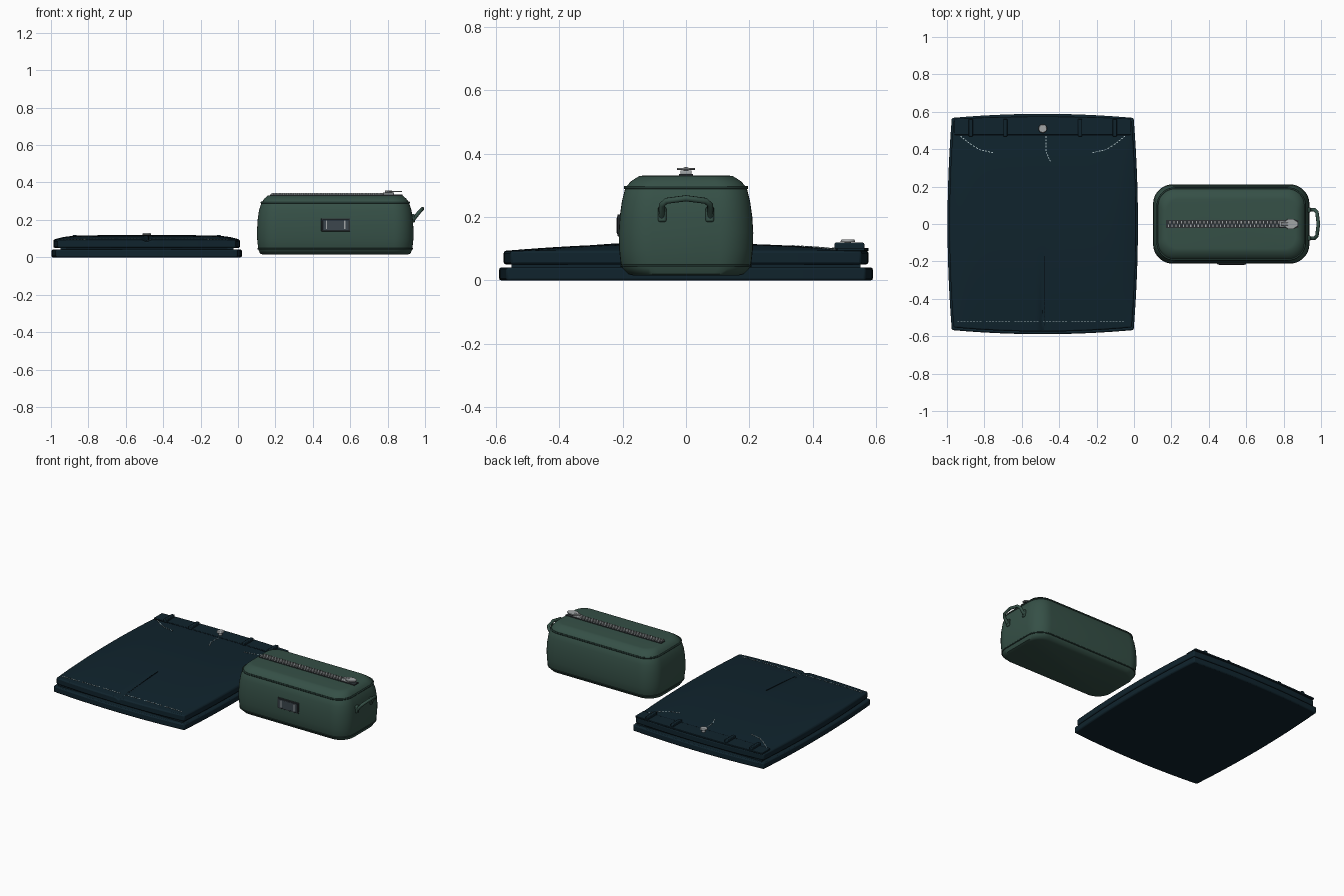
import bpy, bmesh, math
from mathutils import Vector

cube = bpy.data.objects.get("Cube")
if cube:
    bpy.data.objects.remove(cube)


def material(name, rgb, metal=0.0):
    m = bpy.data.materials.new(name)
    m.use_nodes = True
    m.diffuse_color = (*rgb, 1)
    m.node_tree.nodes["Principled BSDF"].inputs["Base Color"].default_value = (*rgb, 1)
    return m


NAVY = material("navy cloth", (0.005, 0.017, 0.026))
CREASE = material("dark crease", (0.002, 0.006, 0.010))
THREAD = material("pale thread", (0.40, 0.50, 0.52))
GREEN = material("green fabric", (0.036, 0.080, 0.062))
PIPING = material("dark green piping", (0.018, 0.042, 0.034))
TAPE = material("charcoal tape", (0.025, 0.032, 0.036))
STEEL = material("grey metal", (0.36, 0.38, 0.39))
LABEL = material("slate label", (0.045, 0.062, 0.075))


def finish(name, bm, mat, bevel=0.0, smooth=True, segments=2):
    bmesh.ops.recalc_face_normals(bm, faces=bm.faces)
    me = bpy.data.meshes.new(name)
    bm.to_mesh(me)
    bm.free()
    me.materials.append(mat)
    ob = bpy.data.objects.new(name, me)
    bpy.context.collection.objects.link(ob)
    if bevel:
        mod = ob.modifiers.new("Bevel", "BEVEL")
        mod.width, mod.segments, mod.limit_method = bevel, segments, "ANGLE"
        mod.angle_limit = math.radians(50)
    if smooth:
        bpy.ops.object.select_all(action="DESELECT")
        ob.select_set(True)
        bpy.context.view_layer.objects.active = ob
        bpy.ops.object.shade_smooth_by_angle(angle=math.radians(40))
    return ob


def add_box(bm, lo, hi):
    lo, hi = Vector(lo), Vector(hi)
    for v in bmesh.ops.create_cube(bm, size=1)["verts"]:
        v.co = (lo + hi) / 2 + Vector(a * b for a, b in zip(v.co, hi - lo))


def box(name, lo, hi, mat, bevel=0.0):
    bm = bmesh.new()
    add_box(bm, lo, hi)
    return finish(name, bm, mat, bevel)


def tube(name, points, radius, mat, cyclic=False):
    cu = bpy.data.curves.new(name, "CURVE")
    cu.dimensions = "3D"
    cu.bevel_depth, cu.bevel_resolution, cu.use_fill_caps = radius, 2, True
    sp = cu.splines.new("POLY")
    sp.points.add(len(points) - 1)
    for p, co in zip(sp.points, points):
        p.co = (*co, 1)
    sp.use_cyclic_u, sp.use_smooth = cyclic, True
    cu.materials.append(mat)
    ob = bpy.data.objects.new(name, cu)
    bpy.context.collection.objects.link(ob)
    return ob


# ---- Folded shorts: two cloth panels with bowed outlines ----
CX = -0.488


def top_z(u, v):
    """Height of the upper cloth surface, with the groove between the legs."""
    z = 0.093 + 0.025 * (1 - v * v) * (1 - u ** 8)
    groove = min(1, max(0, (-v - 0.25) / 0.7))
    return z - 0.012 * groove * math.exp(-(u / 0.03) ** 2)


def cloth_panel(name, hx, hy, z0, top):
    bm = bmesh.new()
    bmesh.ops.create_grid(bm, x_segments=80, y_segments=32, size=1)
    ext = bmesh.ops.extrude_face_region(bm, geom=bm.faces[:])
    upper = {g for g in ext["geom"] if isinstance(g, bmesh.types.BMVert)}
    for p in bm.verts:
        u, v = p.co.x, p.co.y
        z = top(u, v) if p in upper else z0
        p.co = (CX + u * (hx + 0.023 * (1 - v * v)), v * (hy + 0.022 * (1 - u * u)), z)
    return finish(name, bm, NAVY, bevel=0.007)


cloth_panel("shorts_back_panel", 0.486, 0.567, 0.0, lambda u, v: 0.041)
cloth_panel("shorts_front_panel", 0.476, 0.553, 0.051, top_z)
box("shorts_inner_fold", (-0.95, -0.55, 0.03), (-0.025, 0.55, 0.06), NAVY)


def cloth_height(x, y):
    return top_z((x - CX) / 0.49, max(-1, min(1, y / 0.57)))


# Waistband follows the bowed rear edge
bm = bmesh.new()
bmesh.ops.create_grid(bm, x_segments=30, y_segments=2, size=1)
bmesh.ops.solidify(bm, geom=bm.faces[:], thickness=0.01)
for p in bm.verts:
    u, v = p.co.x, p.co.y
    lift = 0.004 if p.co.z > -0.001 else -0.006
    y = 0.52 + 0.043 * v + 0.012 * (1 - u * u) * (v + 1) / 2
    p.co = (CX + 0.472 * u, y, 0.099 + lift)
finish("waistband", bm, NAVY, bevel=0.002)

box("waistband_seam", (CX - 0.465, 0.472, 0.094), (CX + 0.465, 0.477, 0.1015), CREASE)
for i, dx in enumerate((-0.385, -0.2, 0.2, 0.385)):
    x = CX + dx
    box(f"belt_loop_{i + 1}", (x - 0.011, 0.468, 0.098), (x + 0.011, 0.562, 0.119),
        NAVY, 0.004)

# Fly button: shank and domed cap
bm = bmesh.new()
for r, z, d in ((0.012, 0.111, 0.022), (0.024, 0.125, 0.009)):
    ret = bmesh.ops.create_cone(bm, cap_ends=True, segments=24, radius1=r,
                                radius2=r * 0.85, depth=d)
    bmesh.ops.translate(bm, verts=ret["verts"], vec=(CX, 0.51, z))
finish("fly_button", bm, STEEL, bevel=0.002)

# Crease between the legs
bm = bmesh.new()
for i in range(17):
    y = -0.17 - i * 0.022
    z = cloth_height(CX, y)
    add_box(bm, (CX + 0.008, y - 0.022, z - 0.004), (CX + 0.012, y, z + 0.0035))
finish("leg_crease", bm, CREASE, smooth=False)


def stitches(name, path, step=0.017, fill=0.62, skip=0):
    """Row of short thread dashes laid on the cloth along a path."""
    bm = bmesh.new()
    count = 0
    for a, b in zip(path, path[1:]):
        a, b = Vector(a), Vector(b)
        d = (b - a).normalized()
        side = Vector((-d.y, d.x)) * 0.0022
        n = max(1, round((b - a).length / step))
        for i in range(n):
            count += 1
            if skip and count % skip == 0:
                continue
            s = a + (b - a) * (i / n)
            e = s + (b - a) * (fill / n)
            quad = [s - side, e - side, e + side, s + side]
            bm.faces.new([bm.verts.new((q.x, q.y, cloth_height(q.x, q.y) + 0.002))
                          for q in quad])
    ext = bmesh.ops.extrude_face_region(bm, geom=bm.faces[:])
    bmesh.ops.translate(bm, vec=(0, 0, -0.004),
                        verts=[g for g in ext["geom"] if isinstance(g, bmesh.types.BMVert)])
    finish(name, bm, THREAD, smooth=False)


stitches("hem_stitching", [(-0.945, -0.52), (-0.03, -0.52)], skip=9)
for name, s in (("right_pocket_stitching", -1), ("left_pocket_stitching", 1)):
    stitches(name, [(CX + s * x, y) for x, y in
                    ((0.44, 0.47), (0.39, 0.43), (0.34, 0.398), (0.26, 0.38))])
stitches("fly_stitching", [(-0.47, 0.47), (-0.47, 0.385), (-0.445, 0.33)])

# ---- Pouch: rounded rectangles lofted upward ----
PX, HX, HY = 0.52, 0.418, 0.212


def ring(ix, iy, z, grow=0.0):
    hx, hy = HX - ix + grow, HY - iy + grow
    r = 0.105 - min(ix, iy) * 0.6
    pts = []
    for k, (sx, sy) in enumerate(((1, 1), (-1, 1), (-1, -1), (1, -1))):
        for j in range(10):
            t = math.radians(90 * k + 10 * j)
            pts.append((PX + sx * (hx - r) + r * math.cos(t),
                        sy * (hy - r) + r * math.sin(t), z))
    return pts


profile = ((0.030, 0.048, 0.015), (0.016, 0.030, 0.020), (0.008, 0.012, 0.038),
           (0.005, 0.006, 0.055), (0, 0.001, 0.10), (0, 0, 0.15), (0.003, 0.003, 0.20),
           (0.010, 0.010, 0.25), (0.024, 0.021, 0.293), (0.037, 0.038, 0.312),
           (0.056, 0.064, 0.329), (0.075, 0.080, 0.331))
bm = bmesh.new()
loops = [[bm.verts.new(c) for c in ring(*p)] for p in profile]
for a, b in zip(loops, loops[1:]):
    for i in range(len(a)):
        j = (i + 1) % len(a)
        bm.faces.new((a[i], a[j], b[j], b[i]))
bm.faces.new(loops[0][::-1])
bm.faces.new(loops[-1])
finish("pouch_body", bm, GREEN)
tube("upper_piping", ring(0.024, 0.021, 0.293), 0.0055, PIPING, True)
tube("lower_piping", ring(0.006, 0.009, 0.046), 0.004, PIPING, True)

# Grab handle on the left end
handle = [(0.926, 0.19, -0.074), (0.940, 0.205, -0.077), (0.966, 0.238, -0.076),
          (0.978, 0.251, -0.062), (0.986, 0.259, 0)]
path = [(x, y, z) for x, z, y in handle] + [(x, -y, z) for x, z, y in handle[-2::-1]]
tube("grab_handle", path, 0.010, GREEN)
for s in (-1, 1):
    box(f"handle_anchor_{'left' if s > 0 else 'right'}", (0.92, s * 0.075 - 0.013, 0.185),
        (0.945, s * 0.075 + 0.013, 0.232), GREEN, 0.005)

# Front label with two bars
box("front_label_border", (0.445, -0.216, 0.139), (0.60, -0.205, 0.208), TAPE, 0.002)
box("front_label", (0.453, -0.218, 0.146), (0.592, -0.207, 0.201), LABEL, 0.001)
for i, x in enumerate((0.474, 0.571)):
    box(f"label_bar_{i + 1}", (x - 0.003, -0.2195, 0.150), (x + 0.003, -0.21, 0.197), STEEL)

# Zipper: tape, two staggered tooth rows, slider and pull
box("zipper_tape", (0.17, -0.022, 0.325), (0.88, 0.022, 0.335), TAPE)
bm = bmesh.new()
for s in (-1, 1):
    for i in range(30):
        x = 0.178 + 0.02 * i + (0.01 if s > 0 else 0)
        add_box(bm, (x, min(0, s * 0.018), 0.333), (x + 0.011, max(0, s * 0.018), 0.344))
finish("zipper_teeth", bm, STEEL, smooth=False)
box("zipper_slider", (0.775, -0.018, 0.333), (0.835, 0.018, 0.347), STEEL, 0.004)
box("slider_bridge", (0.785, -0.008, 0.345), (0.825, 0.008, 0.357), STEEL, 0.003)
bm = bmesh.new()
outline = ((0.80, 0.010), (0.825, 0.028), (0.85, 0.028), (0.878, 0.010))
pts = list(outline) + [(x, -y) for x, y in outline[::-1]]
face = bm.faces.new([bm.verts.new((x, y, 0.348)) for x, y in pts])
ext = bmesh.ops.extrude_face_region(bm, geom=[face])
bmesh.ops.translate(bm, vec=(0, 0, 0.007),
                    verts=[g for g in ext["geom"] if isinstance(g, bmesh.types.BMVert)])
finish("zipper_pull", bm, STEEL, bevel=0.002)
